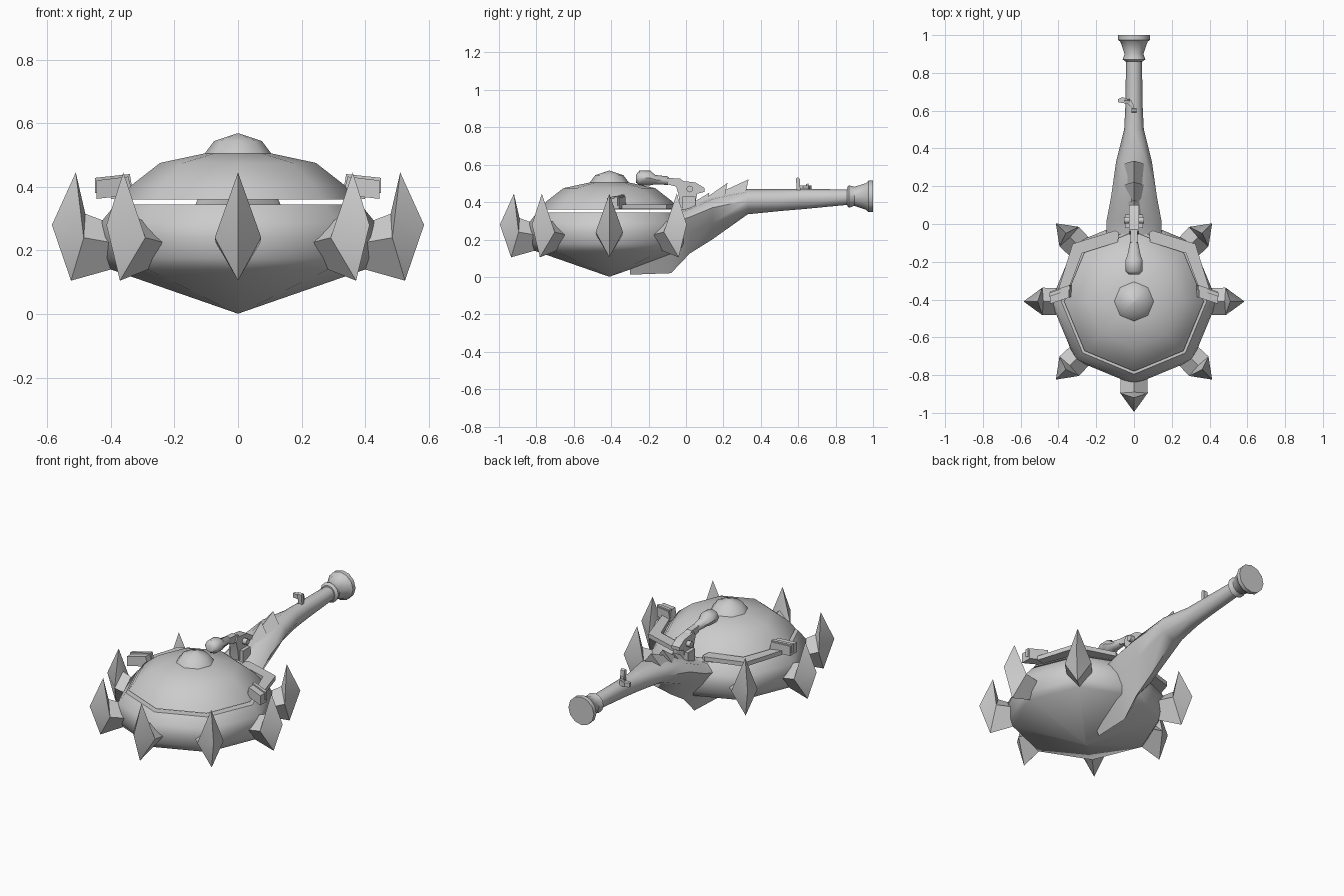
import bpy, bmesh, math
from mathutils import Vector, Matrix

CY = -0.41  # centre of the round head
grey = bpy.data.materials.new("plain grey")
grey.diffuse_color = (0.6, 0.6, 0.6, 1)


def finish(name, bm, angle=50):
    bmesh.ops.remove_doubles(bm, verts=bm.verts, dist=1e-5)
    bmesh.ops.recalc_face_normals(bm, faces=bm.faces)
    me = bpy.data.meshes.new(name)
    bm.to_mesh(me)
    bm.free()
    ob = bpy.data.objects.new(name, me)
    me.materials.append(grey)
    bpy.context.collection.objects.link(ob)
    bpy.ops.object.select_all(action='DESELECT')
    bpy.context.view_layer.objects.active = ob
    ob.select_set(True)
    bpy.ops.object.shade_smooth_by_angle(angle=math.radians(angle))
    return ob


def loft(name, rings, angle=50):
    """Skin a list of closed rings and cap both ends."""
    bm = bmesh.new()
    vs = [[bm.verts.new(p) for p in r] for r in rings]
    n = len(vs[0])
    for a, b in zip(vs, vs[1:]):
        for i in range(n):
            j = (i + 1) % n
            bm.faces.new((a[i], a[j], b[j], b[i]))
    bm.faces.new(vs[0])
    bm.faces.new(vs[-1])
    return finish(name, bm, angle)


def turned(name, profile, sides=8, angle=50):
    """Octagonal turned shape around the head axis from (radius, z) points."""
    rings = [[(r * math.sin(k * 2 * math.pi / sides),
               CY + r * math.cos(k * 2 * math.pi / sides), z) for k in range(sides)]
             for r, z in profile]
    return loft(name, rings, angle)


def slab(name, outline, axis, lo, hi, angle=30):
    """Extrude a 2D outline along axis 0 (x; points y,z) or axis 2 (z; points x,y)."""
    put = (lambda p, t: (t, p[0], p[1])) if axis == 0 else (lambda p, t: (p[0], p[1], t))
    return loft(name, [[put(p, t) for p in outline] for t in (lo, hi)], angle)


def bar(name, stations, sides=8, angle=50):
    """Tube along y from (y, half width, top z, bottom z) stations."""
    rings = []
    for y, w, zt, zb in stations:
        c, h = (zt + zb) / 2, (zt - zb) / 2
        rings.append([(w * math.cos(2 * math.pi * k / sides), y,
                       c + h * math.sin(2 * math.pi * k / sides)) for k in range(sides)])
    return loft(name, rings, angle)


# Round head: bowl, floating lid and knob
turned("bowl", [(0.003, 0.002), (0.40, 0.14), (0.425, 0.175), (0.44, 0.24),
                (0.43, 0.29), (0.385, 0.345)])
turned("lid", [(0.37, 0.36), (0.335, 0.405), (0.245, 0.475), (0.10, 0.506)])
turned("lid_knob", [(0.105, 0.504), (0.075, 0.544), (0.003, 0.568)])

# Seven hooked spikes around the head, leaving room for the handle
for k in range(1, 8):
    bm = bmesh.new()
    mid = [(0.51, 0.445), (0.585, 0.28), (0.525, 0.105), (0.40, 0.14), (0.40, 0.285), (0.48, 0.315)]
    turn = Matrix.Rotation(-k * math.pi / 4, 3, 'Z')

    def place(r, side, z):
        return bm.verts.new(turn @ Vector((side, r, 0)) + Vector((0, CY, z)))
    rim = [place(r, 0, z) for r, z in mid]
    for s in (-1, 1):
        out = place(0.485, s * 0.073, 0.24)
        root = place(0.40, s * 0.07, 0.225)
        for i in (0, 1, 5):
            bm.faces.new((rim[i], rim[(i + 1) % 6], out))
        bm.faces.new((rim[2], rim[3], root, out))
        bm.faces.new((rim[4], rim[5], out, root))
    finish("spike_%d" % k, bm, 45)

# Handle: keel shaped near the head, round towards the end
rings = []
for y, w, zt, zm, zb, fl in [(-0.30, 0.12, 0.33, 0.28, 0.012, 0.25), (-0.08, 0.145, 0.345, 0.29, 0.02, 0.3),
                             (0.02, 0.145, 0.375, 0.32, 0.125, 0.4), (0.14, 0.122, 0.43, 0.37, 0.20, 0.5),
                             (0.33, 0.095, 0.47, 0.41, 0.335, 0.6), (0.50, 0.052, 0.47, 0.41, 0.352, 0.7),
                             (0.62, 0.046, 0.47, 0.42, 0.362, 0.7), (0.87, 0.042, 0.468, 0.428, 0.386, 0.7)]:
    d = w * 0.7
    rings.append([(w, y, zm), (d, y, zm + (zt - zm) * 0.75), (0, y, zt), (-d, y, zm + (zt - zm) * 0.75),
                  (-w, y, zm), (-d, y, zm - (zm - zb) * fl), (0, y, zb), (d, y, zm - (zm - zb) * fl)])
loft("handle", rings, 60)

# Flared end cap
bar("end_cap", [(0.86, 0.045, 0.477, 0.383), (0.872, 0.06, 0.49, 0.37), (0.90, 0.05, 0.482, 0.38),
                (0.965, 0.072, 0.502, 0.358), (0.975, 0.085, 0.515, 0.346), (1.0, 0.085, 0.515, 0.346)],
    sides=12, angle=35)

# Overlapping ridge plates on the top of the handle
for name, y0, y1, z0, zr, w in (("rear_ridge", 0.19, 0.335, 0.455, 0.522, 0.07),
                                ("mid_ridge", 0.11, 0.222, 0.425, 0.503, 0.075),
                                ("front_ridge", 0.0, 0.125, 0.375, 0.45, 0.08)):
    loft(name, [[(w * 0.7, y0, z0 - 0.03), (0, y0, z0), (-w * 0.7, y0, z0 - 0.03)],
                [(w, y1 - 0.02, z0 - 0.02), (0, y1, zr), (-w, y1 - 0.02, z0 - 0.02)]], 40)

# Lid straps and their end clips, mirrored left and right
for s, side in ((1, "right"), (-1, "left")):
    strap = [(0.08, -0.045), (0.10, -0.035), (0.325, -0.105), (0.40, -0.345), (0.35, -0.355),
             (0.275, -0.155), (0.085, -0.095)]
    slab(side + "_strap", [(s * x, y) for x, y in strap], 2, 0.362, 0.388)
    clip = [(0.33, 0.375), (0.345, 0.432), (0.445, 0.42), (0.445, 0.362)]
    skew = 0.02
    loft(side + "_clip", [[(s * x, y + (0.39 - x) * skew / 0.06, z) for x, z in clip]
                          for y in (-0.405, -0.34)], 30)
    rim = [(0.332, 0.392), (0.34, 0.44), (0.45, 0.428), (0.45, 0.38)]
    loft(side + "_clip_rim", [[(s * x, y + (0.39 - x) * skew / 0.06, z) for x, z in rim]
                              for y in (-0.365, -0.345)], 30)

# Latch arm over the lid, with hinge block and axle
bar("latch_head", [(-0.268, 0.028, 0.545, 0.505), (-0.25, 0.045, 0.568, 0.49), (-0.19, 0.045, 0.568, 0.49),
                   (-0.165, 0.035, 0.545, 0.495), (-0.10, 0.022, 0.538, 0.492), (-0.085, 0.016, 0.525, 0.495)])
slab("latch_arm", [(-0.10, 0.495), (-0.10, 0.53), (-0.03, 0.525), (0.0, 0.50), (-0.04, 0.48)], 0, -0.018, 0.018)
slab("hinge_block", [(-0.055, 0.49), (-0.04, 0.515), (0.05, 0.505), (0.10, 0.475), (0.10, 0.455),
                     (0.06, 0.445), (0.045, 0.37), (-0.03, 0.37), (-0.04, 0.44)], 0, -0.026, 0.026)
slab("hinge_axle", [(0.02 + 0.018 * math.cos(a * math.pi / 4), 0.47 + 0.018 * math.sin(a * math.pi / 4))
                    for a in range(8)], 0, -0.052, 0.052, 50)
for s in (-1, 1):
    slab("hinge_cheek", [(-0.02, 0.36), (-0.02, 0.43), (0.05, 0.43), (0.05, 0.36)], 0,
         s * 0.035 - 0.012, s * 0.035 + 0.012)

# Trigger peg and side lever on the handle
slab("trigger_peg", [(0.592, 0.46), (0.588, 0.525), (0.598, 0.533), (0.608, 0.525), (0.612, 0.46)], 0, -0.014, 0.012)
slab("side_lever", [(-0.005, 0.61), (-0.03, 0.635), (-0.085, 0.645), (-0.085, 0.66), (-0.06, 0.672),
                    (-0.015, 0.655), (0.0, 0.625)], 2, 0.465, 0.49)
slab("lever_pin", [(0.645, 0.46), (0.64, 0.495), (0.655, 0.50), (0.662, 0.46)], 0, -0.05, -0.02)
